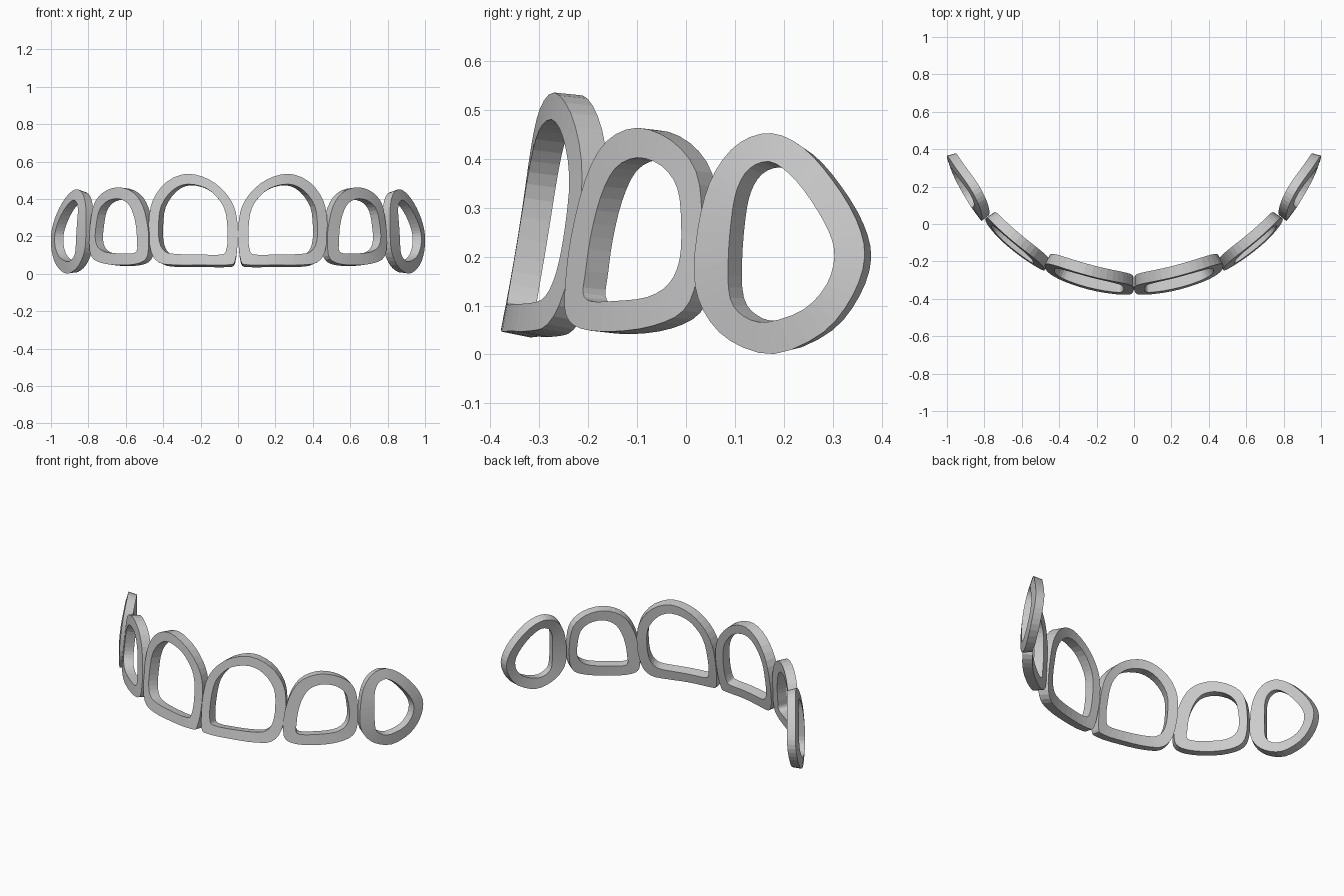
import bpy, bmesh
from mathutils import Vector

if "Cube" in bpy.data.objects:
    bpy.data.objects.remove(bpy.data.objects["Cube"])


def smooth_loop(pts, sub=3):
    """Closed Catmull-Rom curve through the given profile points."""
    out, n = [], len(pts)
    for i in range(n):
        a, b, c, d = (Vector(pts[(i + k) % n]) for k in (-1, 0, 1, 2))
        for j in range(sub):
            t = j / sub
            out.append(0.5 * (2 * b + (c - a) * t + (2 * a - 5 * b + 4 * c - d) * t * t
                              + (3 * b - a - 3 * c + d) * t ** 3))
    return out


def ring(name, outer, inner, surface, inward, thick):
    """Band between two outlines, laid on a curved surface and thickened inward."""
    def point(u, z):
        return Vector(surface(u, z))

    def front_back(p):
        u, z = p
        e = 1e-3
        q = point(u, z)
        nrm = (point(u + e, z) - point(u - e, z)).cross(point(u, z + e) - point(u, z - e)).normalized()
        if nrm.dot(Vector(inward)) < 0:
            nrm = -nrm
        return q, q + nrm * thick

    bm = bmesh.new()
    rows = []
    for o, i in zip(smooth_loop(outer), smooth_loop(inner)):
        of, ob_ = front_back(o)
        nf, nb = front_back(i)
        rows.append([bm.verts.new(v) for v in (of, nf, nb, ob_)])
    for k in range(len(rows)):
        r, s = rows[k], rows[(k + 1) % len(rows)]
        for j in range(4):
            bm.faces.new((r[j], r[(j + 1) % 4], s[(j + 1) % 4], s[j]))
    bmesh.ops.recalc_face_normals(bm, faces=bm.faces)
    me = bpy.data.meshes.new(name)
    bm.to_mesh(me)
    bm.free()
    ob = bpy.data.objects.new(name, me)
    bpy.context.collection.objects.link(ob)
    # the other half of the arch
    ob.modifiers.new("mirror", 'MIRROR').use_mirror_merge = False


# Centre rings: outline drawn in (x, z)
def centre(x, z):
    d = z - 0.05
    return x, -0.378 - 0.021 * x + 0.565 * x * x + 0.2 * d - 0.1 * d * d, z


ring("centre_ring",
     [(.015, .07), (.001, .2), (.012, .33), (.06, .425), (.15, .502), (.27, .535), (.38, .493),
      (.455, .395), (.478, .27), (.468, .13), (.425, .062), (.34, .048), (.2, .048), (.055, .048)],
     [(.064, .125), (.055, .2), (.065, .32), (.1, .395), (.17, .457), (.27, .48), (.35, .447),
      (.41, .365), (.425, .26), (.42, .17), (.39, .12), (.33, .106), (.2, .103), (.09, .103)],
     centre, (-.2, 1, 0), 0.06)


# Middle rings: outline drawn in (y, z)
def middle(y, z):
    s = y + 0.25
    return 0.49 + 1.65 * s - 1.78 * s * s - (0.18 - 0.25 * s) * (z - 0.05), y, z


ring("middle_ring",
     [(-.245, .08), (-.247, .14), (-.235, .24), (-.205, .36), (-.163, .435), (-.1, .463), (-.03, .437),
      (.02, .375), (.032, .28), (.023, .16), (-.005, .09), (-.07, .058), (-.15, .047), (-.215, .053)],
     [(-.21, .125), (-.205, .17), (-.195, .24), (-.175, .32), (-.145, .38), (-.1, .402), (-.05, .385),
      (-.018, .34), (-.01, .27), (-.013, .195), (-.035, .145), (-.08, .117), (-.15, .109), (-.195, .109)],
     middle, (-1, 1, 0), 0.055)


# End rings: outline drawn in (y, z)
def end(y, z):
    s, d = y - 0.015, z - 0.2
    return 0.812 + 0.8 * s - 0.75 * s * s - 0.08 * d - 0.54 * d * d, y, z


ring("end_ring",
     [(.035, .09), (.016, .17), (.03, .29), (.06, .375), (.11, .433), (.175, .452), (.24, .422),
      (.3, .355), (.348, .275), (.365, .2), (.34, .12), (.28, .045), (.18, .001), (.09, .028)],
     [(.09, .115), (.086, .19), (.093, .28), (.105, .34), (.13, .38), (.17, .394), (.212, .368),
      (.255, .315), (.292, .25), (.303, .2), (.287, .143), (.24, .092), (.165, .066), (.118, .078)],
     end, (-1, .5, 0), 0.05)
